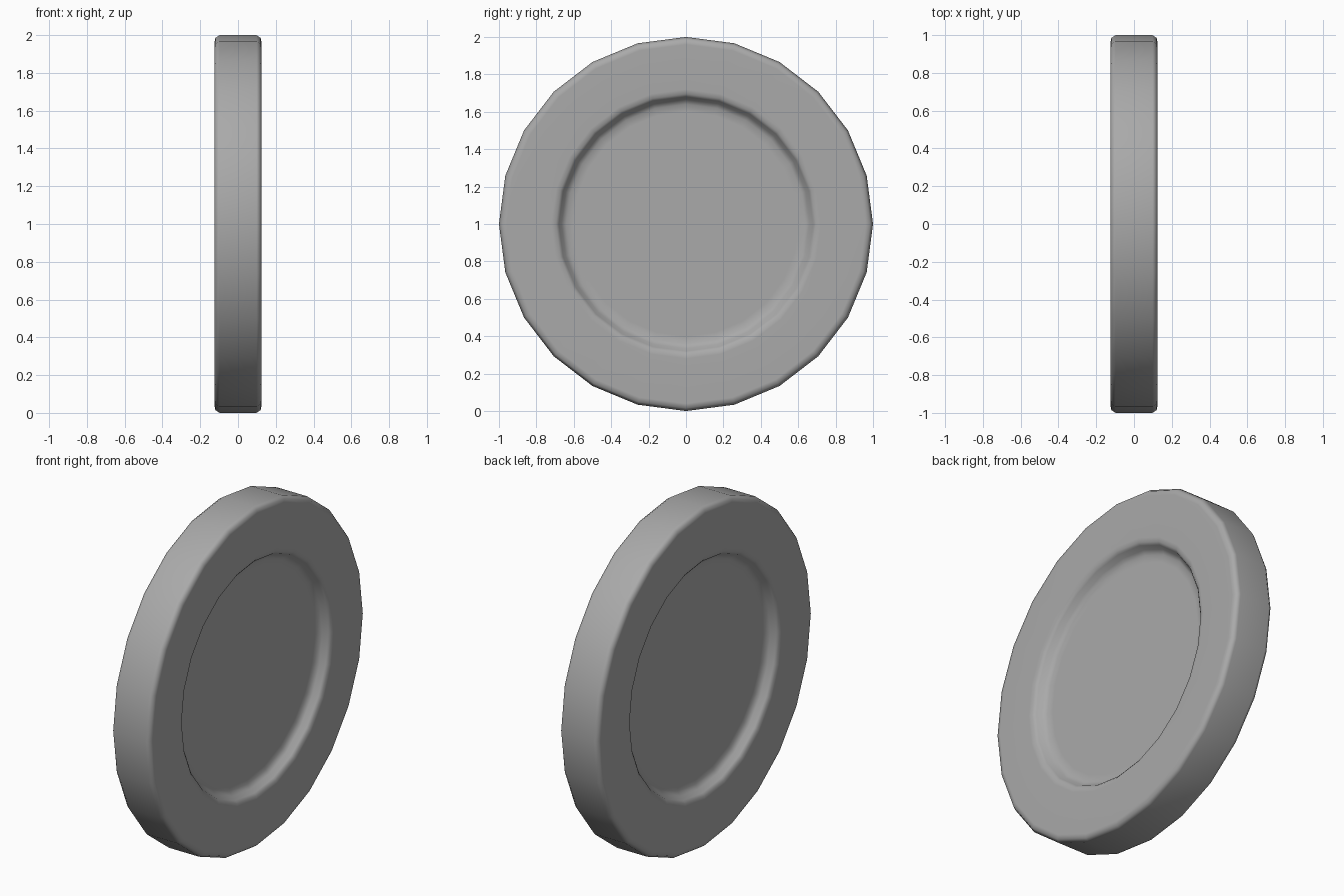
import bpy
import bmesh
from math import pi
from mathutils import Matrix

cube = bpy.data.objects.get("Cube")
if cube:
    bpy.data.objects.remove(cube, do_unlink=True)

SIDES = 24
HALF = 0.125

# Plain grey metal
grey = bpy.data.materials.new("grey")
grey.use_nodes = True
colour = (0.4, 0.4, 0.4, 1)
grey.diffuse_color = colour
grey.node_tree.nodes["Principled BSDF"].inputs["Base Color"].default_value = colour

# Half profile from recess floor to outer edge: (radius, distance from mid plane)
half = [(0.6, 0.06), (0.64, 0.062), (0.665, 0.08), (0.68, 0.108),
        (0.695, 0.12), (0.72, HALF), (0.96, HALF), (0.985, 0.12), (1.0, 0.098)]
profile = half + [(r, -x) for r, x in reversed(half)]

# Spin the profile into rings around the x axis, joined by quads
bm = bmesh.new()
rings = []
for r, x in profile:
    place = Matrix.Translation((x, 0, 1)) @ Matrix.Rotation(pi / 2, 4, "Y")
    ring = bmesh.ops.create_circle(bm, segments=SIDES, radius=r, matrix=place)
    rings.append(ring["verts"])
for a, b in zip(rings, rings[1:]):
    for i in range(SIDES):
        j = (i + 1) % SIDES
        bm.faces.new((a[i], a[j], b[j], b[i]))

# Recessed floors on both sides
bm.faces.new(rings[0])
bm.faces.new(rings[-1])
bmesh.ops.recalc_face_normals(bm, faces=bm.faces)

mesh = bpy.data.meshes.new("coin_disc")
bm.to_mesh(mesh)
bm.free()
mesh.materials.append(grey)
coin = bpy.data.objects.new("coin_disc", mesh)
bpy.context.collection.objects.link(coin)

# Smooth shading that keeps the broad faces flat
mesh.shade_smooth()
weighted = coin.modifiers.new("Flat faces", "WEIGHTED_NORMAL")
weighted.keep_sharp = True
